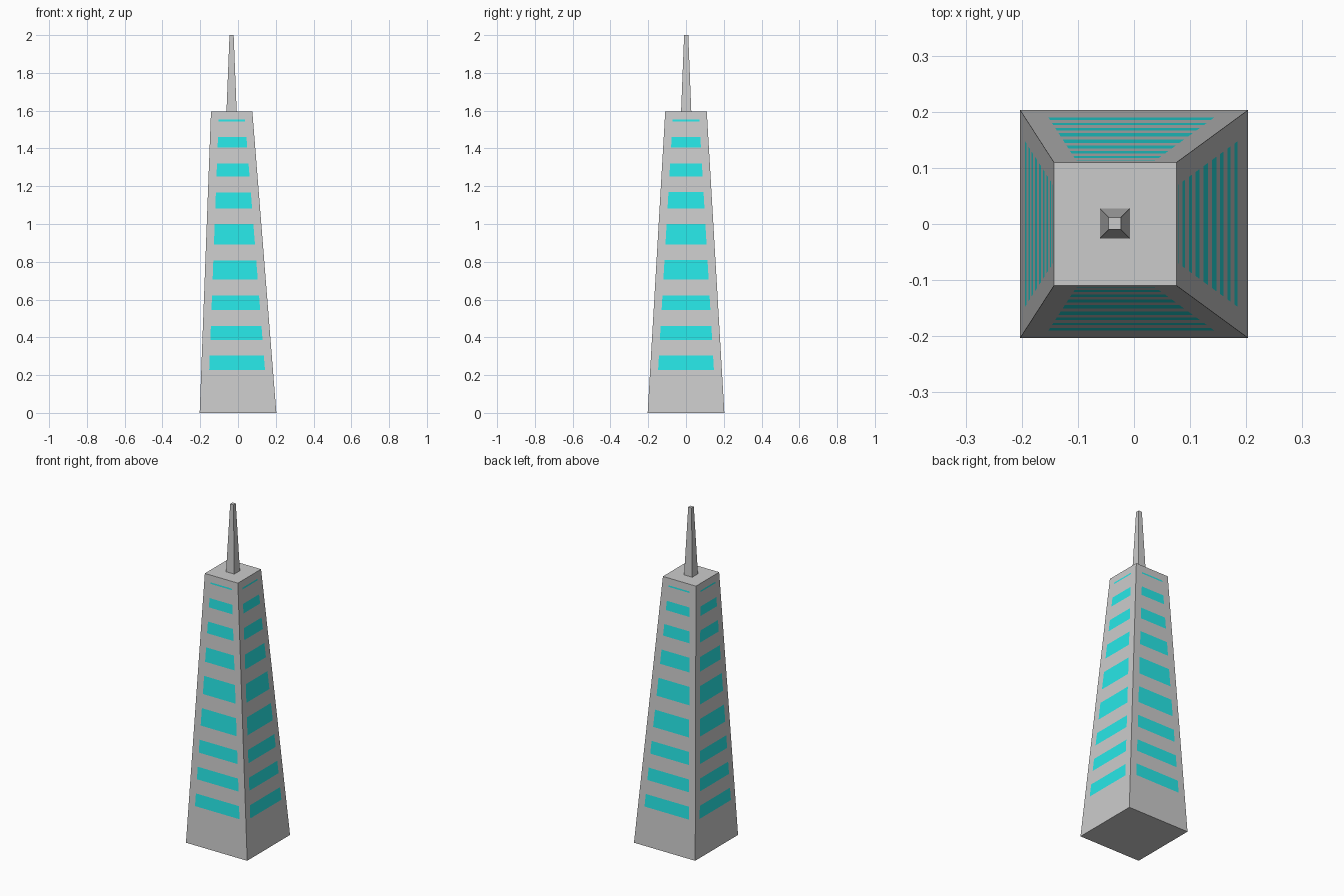
import bpy, bmesh

if "Cube" in bpy.data.objects:
    bpy.data.objects.remove(bpy.data.objects["Cube"])


def lerp(a, b, t):
    return tuple(p + (q - p) * t for p, q in zip(a, b))


def loft(bm, base, top, levels):
    """Tapered box from rectangles (x0, x1, y0, y1); returns side faces per storey."""
    rings = []
    for z in levels:
        t = (z - levels[0]) / (levels[-1] - levels[0])
        x0, x1, y0, y1 = lerp(base, top, t)
        rings.append([bm.verts.new((x, y, z))
                      for x, y in ((x0, y0), (x1, y0), (x1, y1), (x0, y1))])
    bm.faces.new(rings[0][::-1])
    bm.faces.new(rings[-1])
    return [[bm.faces.new((a[i], a[(i + 1) % 4], b[(i + 1) % 4], b[i])) for i in range(4)]
            for a, b in zip(rings, rings[1:])]


def finish(name, bm, materials=()):
    bm.normal_update()
    mesh = bpy.data.meshes.new(name)
    bm.to_mesh(mesh)
    bm.free()
    for m in materials:
        mesh.materials.append(m)
    obj = bpy.data.objects.new(name, mesh)
    bpy.context.collection.objects.link(obj)
    return obj


wall = bpy.data.materials.new("wall_grey")
wall.diffuse_color = (0.8, 0.8, 0.8, 1)
wall.use_nodes = True
wall.node_tree.nodes["Principled BSDF"].inputs["Base Color"].default_value = wall.diffuse_color
glass = bpy.data.materials.new("window_teal")
glass.diffuse_color = (0.02, 0.8, 0.8, 1)
glass.use_nodes = True
glass.node_tree.nodes["Principled BSDF"].inputs["Base Color"].default_value = glass.diffuse_color

# Tower: leaning taper cut into storeys, each side inset to form a window band
levels = [0, 0.186, 0.345, 0.503, 0.663, 0.85, 1.041, 1.21, 1.363, 1.502, 1.595]
bm = bmesh.new()
storeys = loft(bm, (-0.203, 0.203, -0.203, 0.203), (-0.143, 0.076, -0.11, 0.11), levels)
windows = [f for storey in storeys[1:] for f in storey]
bm.normal_update()
bmesh.ops.inset_individual(bm, faces=windows, thickness=0.042, use_even_offset=True)
for f in windows:
    f.material_index = 1
finish("tower", bm, (wall, glass))

# Spire: slim taper standing on the roof
bm = bmesh.new()
loft(bm, (-0.061, -0.007, -0.026, 0.028), (-0.045, -0.023, -0.01, 0.012), [1.595, 2.0])
finish("spire", bm)
